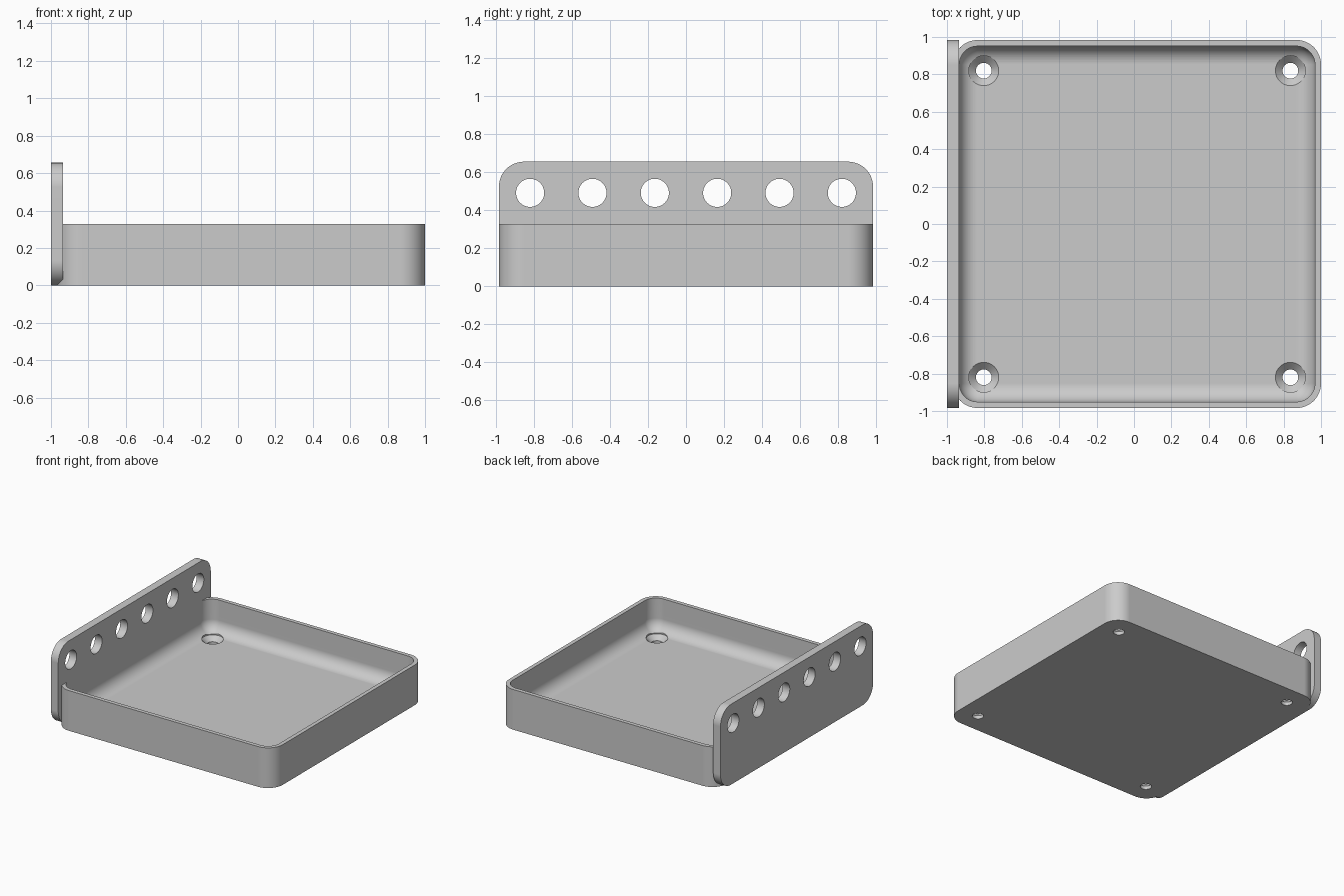
import bpy, bmesh, math
from mathutils import Matrix, Vector

old = bpy.data.objects.get("Cube")
if old:
    bpy.data.objects.remove(old, do_unlink=True)

U = 2 / 61            # one wall thickness
HALF = 30 * U         # half the tray width
TRAY_X = 0.5 * U      # tray is shifted so that the back plate overlaps its wall

grey = bpy.data.materials.new("light_grey")
grey.use_nodes = True
grey.diffuse_color = (0.6, 0.6, 0.6, 1)
grey.node_tree.nodes["Principled BSDF"].inputs["Base Color"].default_value = (0.6, 0.6, 0.6, 1)


def rounded_rect(hw, hh, r, steps=12):
    """Outline of a rectangle with round corners, counter-clockwise."""
    pts = []
    for k, (sx, sy) in enumerate([(1, 1), (-1, 1), (-1, -1), (1, -1)]):
        for i in range(steps + 1):
            a = math.pi / 2 * (k + i / steps)
            pts.append((sx * (hw - r) + r * math.cos(a), sy * (hh - r) + r * math.sin(a)))
    return pts


def loft(name, rings):
    """Join equal-length rings of points with quads and cap both ends."""
    bm = bmesh.new()
    loops = [[bm.verts.new(p) for p in ring] for ring in rings]
    n = len(loops[0])
    for a, b in zip(loops, loops[1:]):
        for i in range(n):
            j = (i + 1) % n
            bm.faces.new((a[i], a[j], b[j], b[i]))
    bm.faces.new(loops[0][::-1])
    bm.faces.new(loops[-1])
    bmesh.ops.recalc_face_normals(bm, faces=bm.faces)
    mesh = bpy.data.meshes.new(name)
    bm.to_mesh(mesh)
    bm.free()
    mesh.materials.append(grey)
    obj = bpy.data.objects.new(name, mesh)
    bpy.context.collection.objects.link(obj)
    return obj


def lathe_cutter(name, profile, matrix, sides=48):
    """Turned hole cutter from (radius, height) pairs."""
    rings = [[matrix @ Vector((r * math.cos(i * math.tau / sides),
                               r * math.sin(i * math.tau / sides), z))
              for i in range(sides)] for r, z in profile]
    return loft(name, rings)


def drill(obj, cutters):
    """Subtract the cutters, bake the result and set smooth shading."""
    for c in cutters:
        m = obj.modifiers.new("hole", 'BOOLEAN')
        m.operation, m.solver, m.object = 'DIFFERENCE', 'EXACT', c
    deps = bpy.context.evaluated_depsgraph_get()
    mesh = bpy.data.meshes.new_from_object(obj.evaluated_get(deps))
    obj.modifiers.clear()
    obj.data = mesh
    mesh.shade_smooth()
    mesh.set_sharp_from_angle(angle=math.radians(30))
    obj.modifiers.new("even_shading", 'WEIGHTED_NORMAL').keep_sharp = True
    for c in cutters:
        bpy.data.objects.remove(c, do_unlink=True)


# Tray: outer wall, rim, inner wall and a filleted floor
height, floor, fillet = 10 * U, 2 * U, 3 * U
sections = [(0, 0), (0, height), (U, height)]
for i in range(13):
    a = math.pi / 2 * i / 12
    sections.append((U + fillet * (1 - math.cos(a)), floor + fillet * (1 - math.sin(a))))
tray_rings = [[(x + TRAY_X, y, z) for x, y in
               rounded_rect(HALF - d, HALF - d, max(4 * U - d, 0.002))]
              for d, z in sections]
tray = loft("tray", tray_rings)

# Countersunk screw holes near the four floor corners
screw = [(0.042, -0.1), (0.042, floor - 0.038), (0.08, floor), (0.08, 0.25)]
drill(tray, [lathe_cutter("screw_cutter", screw,
                          Matrix.Translation((TRAY_X + sx * 25 * U, sy * 25 * U, 0)))
             for sx in (-1, 1) for sy in (-1, 1)])

# Upright mounting plate with rounded corners
plate = loft("mounting_plate", [[(x, y, z + 10 * U) for y, z in
                                 rounded_rect(HALF, 10 * U, 4 * U)]
                                for x in (-1, -1 + 2 * U)])

# Row of six round holes through the plate
drill(plate, [lathe_cutter("plate_cutter", [(0.074, -0.2), (0.074, 0.2)],
                           Matrix.Translation((-1, (k - 2.5) * 10 * U, 15 * U))
                           @ Matrix.Rotation(math.pi / 2, 4, 'Y'))
              for k in range(6)])
